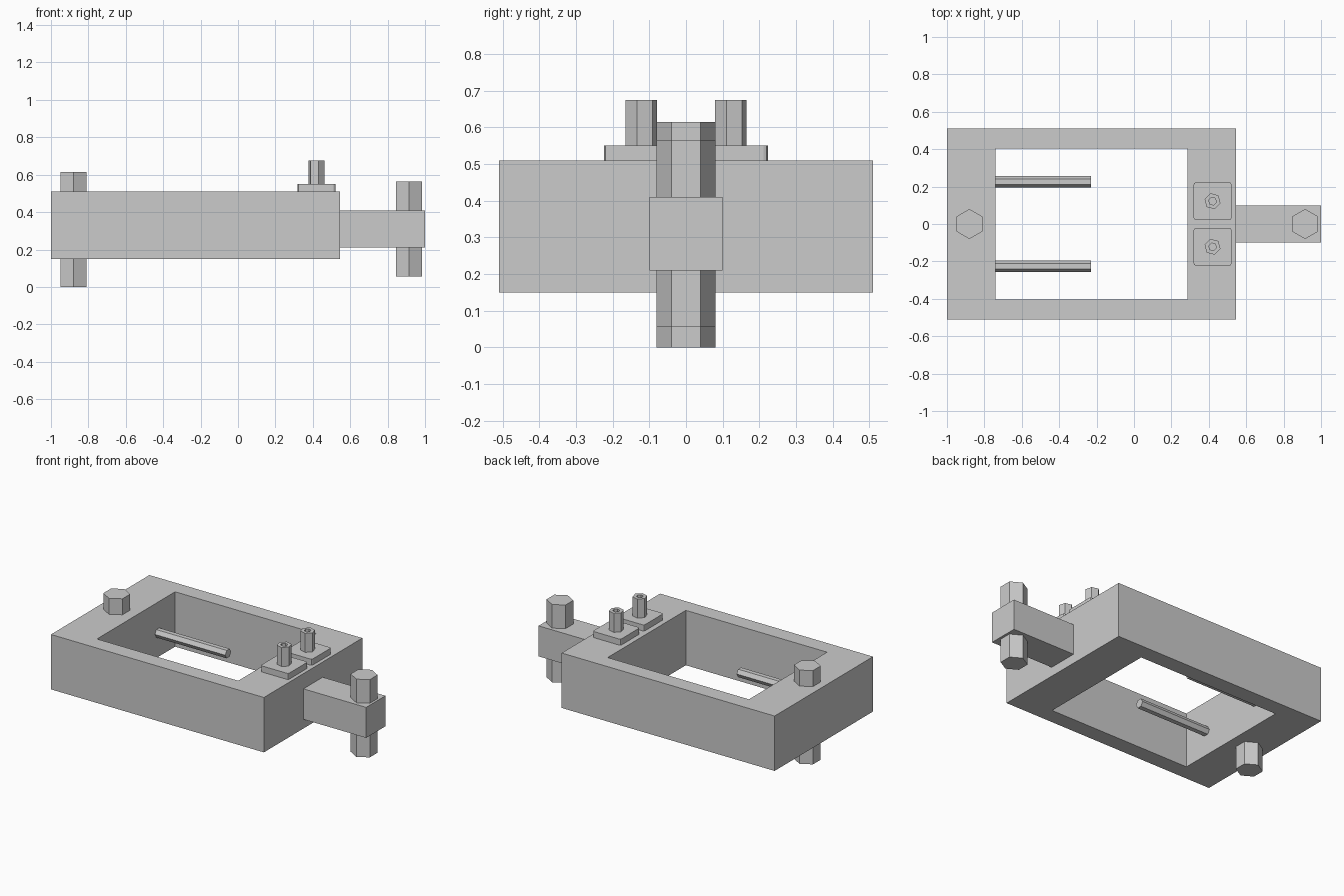
import bpy, bmesh
from math import cos, sin, pi, radians
from mathutils import Matrix

cube = bpy.data.objects.get("Cube")
if cube:
    bpy.data.objects.remove(cube, do_unlink=True)

grey = bpy.data.materials.new("plain_grey")
grey.use_nodes = True
colour = (0.6, 0.6, 0.6, 1)
grey.diffuse_color = colour
grey.node_tree.nodes["Principled BSDF"].inputs["Base Color"].default_value = colour


def finish(name, bm):
    bmesh.ops.recalc_face_normals(bm, faces=bm.faces)
    mesh = bpy.data.meshes.new(name)
    bm.to_mesh(mesh)
    bm.free()
    mesh.materials.append(grey)
    obj = bpy.data.objects.new(name, mesh)
    bpy.context.collection.objects.link(obj)
    return obj


def rect(x0, x1, y):
    return [(x0, -y), (x1, -y), (x1, y), (x0, y)]


def hexagon(x, y, r, turn=0):
    angles = [radians(turn) + i * pi / 3 for i in range(6)]
    return [(x + r * cos(a), y + r * sin(a)) for a in angles]


def prism(name, outline, z0, z1):
    bm = bmesh.new()
    low = [bm.verts.new((x, y, z0)) for x, y in outline]
    high = [bm.verts.new((x, y, z1)) for x, y in outline]
    bm.faces.new(low)
    bm.faces.new(high)
    for i in range(len(low)):
        j = (i + 1) % len(low)
        bm.faces.new((low[i], low[j], high[j], high[i]))
    return finish(name, bm)


def hollow_prism(name, outer, inner, z0, z1):
    bm = bmesh.new()
    loops = [[bm.verts.new((x, y, z)) for x, y in outline]
             for outline, z in ((outer, z0), (outer, z1), (inner, z1), (inner, z0))]
    n = len(outer)
    for k in range(4):
        a, b = loops[k], loops[(k + 1) % 4]
        for i in range(n):
            j = (i + 1) % n
            bm.faces.new((a[i], a[j], b[j], b[i]))
    return finish(name, bm)


# Body frame and coupling arm
hollow_prism("frame", rect(-1, 0.545, 0.51), rect(-0.74, 0.285, 0.405), 0.15, 0.51)
prism("coupling_arm", rect(0.545, 1, 0.1), 0.21, 0.41)

# Hexagonal pins through the frame and the arm
prism("frame_pin", hexagon(-0.88, 0, 0.08, 30), 0, 0.615)
prism("arm_pin", hexagon(0.915, 0, 0.08, 30), 0.055, 0.565)

for side, label in ((1, "left"), (-1, "right")):
    y = 0.122 * side

    # Mounting plate with softened vertical corners
    bm = bmesh.new()
    bmesh.ops.create_cube(bm, size=1, matrix=Matrix.Translation((0.42, y, 0.53))
                          @ Matrix.Diagonal((0.202, 0.202, 0.04, 1)))
    upright = [e for e in bm.edges if abs(e.verts[0].co.z - e.verts[1].co.z) > 0.01]
    bmesh.ops.bevel(bm, geom=upright, offset=0.012, segments=2, profile=0.5, affect='EDGES')
    finish(label + "_plate", bm)

    # Hollow hexagonal stud
    hollow_prism(label + "_stud", hexagon(0.42, y, 0.044, 45),
                 hexagon(0.42, y, 0.021, 45), 0.55, 0.675)

    # Rod reaching into the opening from the end wall
    bm = bmesh.new()
    bmesh.ops.create_cone(bm, cap_ends=True, segments=6, radius1=0.03, radius2=0.03,
                          depth=0.51, matrix=Matrix.Translation((-0.485, 0.226 * side, 0.31))
                          @ Matrix.Rotation(pi / 2, 4, 'Y'))
    finish(label + "_rod", bm)
